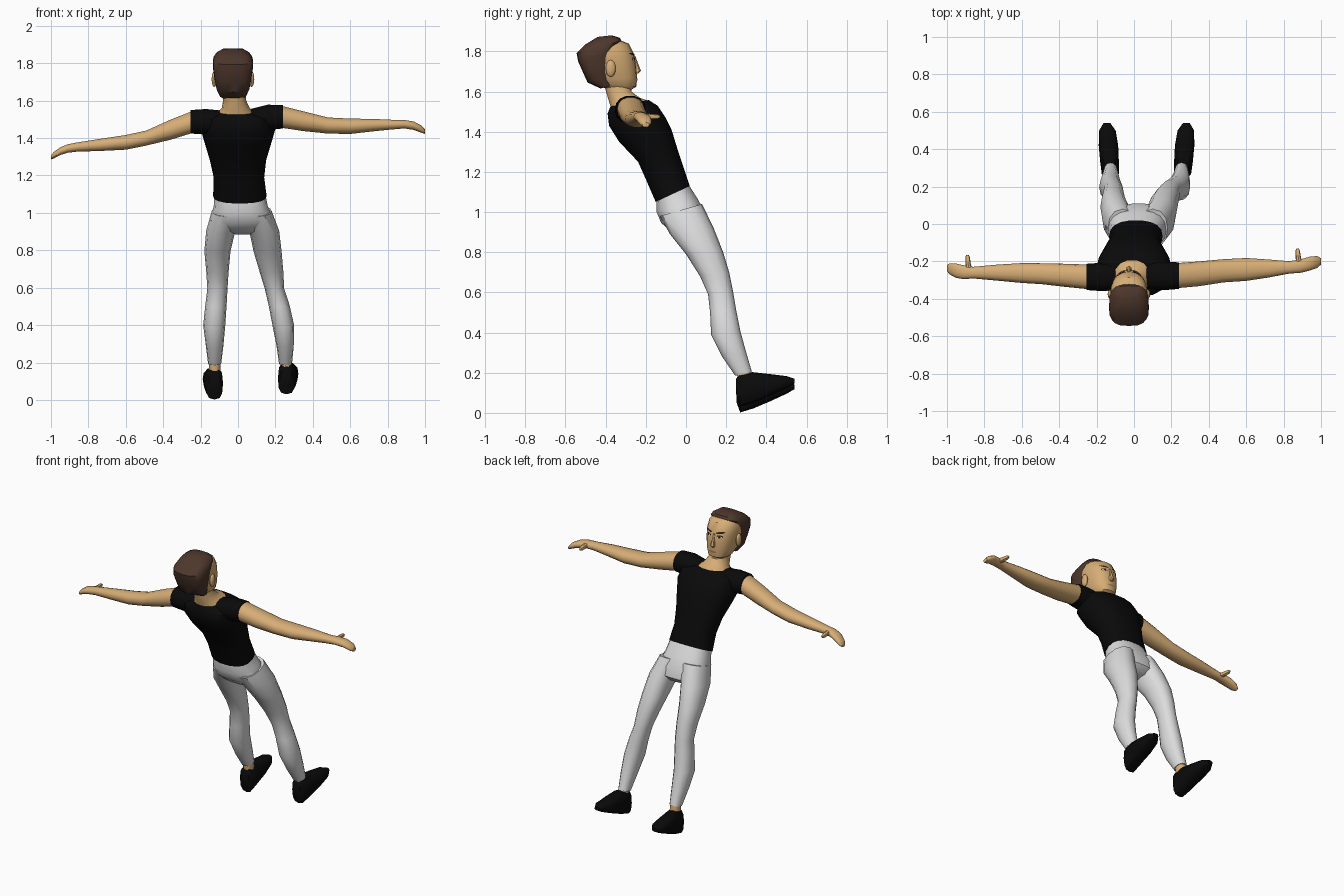
import bpy, bmesh, math
from mathutils import Vector
from mathutils.bvhtree import BVHTree


def material(name, rgb):
    m = bpy.data.materials.new(name)
    m.diffuse_color = (*rgb, 1)
    return m


SKIN = material("skin", (0.68, 0.42, 0.18))
HAIR = material("brown hair", (0.075, 0.038, 0.025))
BLACK = material("black cloth", (0.003, 0.003, 0.003))
GREY = material("light grey cloth", (0.72, 0.72, 0.72))
DARK = material("dark brow", (0.025, 0.012, 0.008))
WHITE = material("eye white", (0.75, 0.7, 0.62))
LIP = material("lip", (0.45, 0.22, 0.11))


def finish(bm, name, mat, angle=40):
    bmesh.ops.recalc_face_normals(bm, faces=bm.faces)
    me = bpy.data.meshes.new(name)
    bm.to_mesh(me)
    bm.free()
    ob = bpy.data.objects.new(name, me)
    bpy.context.collection.objects.link(ob)
    me.materials.append(mat)
    bpy.context.view_layer.objects.active = ob
    ob.select_set(True)
    bpy.ops.object.shade_smooth_by_angle(angle=math.radians(angle))
    ob.select_set(False)
    return ob


def loft(name, mat, rings, sides=14, p=2.2):
    """Skin a row of rounded rings, each given as centre and two half axes."""
    def sp(t):
        return math.copysign(abs(t) ** (2 / p), t)
    bm = bmesh.new()
    rows = []
    for c, u, v in rings:
        angles = [math.tau * i / sides for i in range(sides)]
        rows.append([bm.verts.new(c + u * sp(math.cos(a)) + v * sp(math.sin(a)))
                     for a in angles])
    for a, b in zip(rows, rows[1:]):
        for i in range(sides):
            j = (i + 1) % sides
            bm.faces.new((a[i], a[j], b[j], b[i]))
    bm.faces.new(rows[0])
    bm.faces.new(rows[-1])
    return finish(bm, name, mat)


def tilted(x, w, yb, zb, yf, zf):
    """Ring from a back point, a front point and a half width."""
    b, f = Vector((x, yb, zb)), Vector((x, yf, zf))
    return (b + f) / 2, Vector((w, 0, 0)), (f - b) / 2


def upright(x, y, z, ry, rz):
    """Ring across the x direction."""
    return Vector((x, y, z)), Vector((0, ry, 0)), Vector((0, 0, rz))


def ellipsoid(name, mat, loc, size):
    bm = bmesh.new()
    bmesh.ops.create_uvsphere(bm, u_segments=12, v_segments=8, radius=1)
    for v in bm.verts:
        v.co = Vector(a * b for a, b in zip(v.co, size)) + Vector(loc)
    return finish(bm, name, mat)


# Shirt body
loft("shirt", BLACK, [tilted(*r) for r in (
    (0.01, 0.143, -0.152, 1.05, 0.02, 1.13),
    (0.005, 0.135, -0.20, 1.16, -0.01, 1.22),
    (0, 0.15, -0.24, 1.25, -0.04, 1.31),
    (0, 0.18, -0.335, 1.35, -0.07, 1.41),
    (0, 0.20, -0.385, 1.43, -0.10, 1.47),
    (0, 0.185, -0.392, 1.49, -0.14, 1.53),
    (-0.01, 0.10, -0.378, 1.525, -0.185, 1.558))], 18, 2.4)

# Neck
loft("neck", SKIN, [tilted(*r) for r in (
    (-0.01, 0.098, -0.377, 1.522, -0.19, 1.556),
    (-0.012, 0.075, -0.385, 1.55, -0.23, 1.57),
    (-0.018, 0.062, -0.40, 1.60, -0.27, 1.60),
    (-0.025, 0.062, -0.41, 1.66, -0.28, 1.66))])

# Sleeves, arms and hands
loft("left_sleeve", BLACK, [upright(*r) for r in (
    (-0.06, -0.27, 1.49, 0.08, 0.055), (-0.17, -0.283, 1.487, 0.076, 0.07),
    (-0.255, -0.283, 1.487, 0.07, 0.064))])
loft("right_sleeve", BLACK, [upright(*r) for r in (
    (0.06, -0.27, 1.50, 0.08, 0.055), (0.16, -0.278, 1.51, 0.076, 0.07),
    (0.24, -0.276, 1.514, 0.071, 0.064))])
loft("left_arm", SKIN, [upright(*r) for r in (
    (-0.24, -0.283, 1.487, 0.066, 0.060), (-0.36, -0.275, 1.445, 0.062, 0.055),
    (-0.49, -0.266, 1.40, 0.056, 0.041), (-0.60, -0.262, 1.377, 0.053, 0.040),
    (-0.74, -0.26, 1.363, 0.042, 0.033), (-0.86, -0.26, 1.352, 0.031, 0.025),
    (-0.91, -0.258, 1.344, 0.037, 0.023), (-0.95, -0.25, 1.330, 0.038, 0.021),
    (-0.985, -0.24, 1.308, 0.030, 0.018), (-1.0, -0.236, 1.296, 0.017, 0.010))])
loft("right_arm", SKIN, [upright(*r) for r in (
    (0.23, -0.276, 1.514, 0.067, 0.060), (0.35, -0.266, 1.49, 0.066, 0.054),
    (0.48, -0.25, 1.467, 0.062, 0.044), (0.60, -0.243, 1.463, 0.061, 0.042),
    (0.72, -0.238, 1.469, 0.048, 0.034), (0.83, -0.232, 1.472, 0.033, 0.026),
    (0.89, -0.225, 1.474, 0.036, 0.023), (0.94, -0.212, 1.466, 0.037, 0.023),
    (0.98, -0.203, 1.448, 0.032, 0.020), (1.0, -0.20, 1.434, 0.017, 0.012))])
for name, x, y, z in (("left_thumb", -0.89, -0.165, 1.35),
                      ("right_thumb", 0.875, -0.13, 1.475)):
    loft(name, SKIN, [(Vector((x + dx, y - d, z)), Vector((r, 0, 0)), Vector((0, 0, r)))
                      for dx, d, r in ((0.01, 0.09, 0.018), (0.003, 0.045, 0.014),
                                       (0, 0.012, 0.012), (0, 0, 0.006))], 8)

# Trousers
loft("trouser_seat", GREY, [tilted(*r) for r in (
    (0.01, 0.136, -0.148, 1.06, 0.012, 1.14),
    (0.015, 0.145, -0.148, 1.0, 0.06, 1.065),
    (0.02, 0.172, -0.125, 0.945, 0.10, 0.99),
    (0.024, 0.15, -0.07, 0.90, 0.11, 0.935),
    (0.024, 0.08, -0.01, 0.885, 0.08, 0.90))], 18, 2.4)
LEG = ((-0.13, 0.98, 0.08, 1.04), (-0.08, 0.89, 0.138, 0.92),
       (0.0, 0.79, 0.185, 0.80), (0.07, 0.68, 0.215, 0.70),
       (0.11, 0.59, 0.235, 0.60), (0.12, 0.50, 0.25, 0.51),
       (0.125, 0.39, 0.27, 0.41), (0.18, 0.28, 0.30, 0.30),
       (0.245, 0.185, 0.328, 0.205))
LEFT = ((-0.06, 0.08), (-0.092, 0.078), (-0.11, 0.07), (-0.11, 0.06), (-0.11, 0.054),
        (-0.118, 0.057), (-0.127, 0.059), (-0.125, 0.047), (-0.125, 0.035))
RIGHT = ((0.10, 0.08), (0.14, 0.08), (0.158, 0.075), (0.178, 0.064), (0.195, 0.052),
         (0.22, 0.056), (0.242, 0.058), (0.252, 0.046), (0.254, 0.035))
SHOE = ((0.030, 0.252, 0.05, 0.248, 0.14), (0.046, 0.27, 0.002, 0.265, 0.165),
        (0.050, 0.335, 0.022, 0.33, 0.175), (0.052, 0.42, 0.058, 0.42, 0.165),
        (0.044, 0.50, 0.095, 0.50, 0.155), (0.018, 0.54, 0.118, 0.54, 0.142))
for side, widths, foot_x, toe_dx, dz in (("left", LEFT, -0.125, -0.02, 0),
                                         ("right", RIGHT, 0.258, 0.022, 0.028)):
    loft(side + "_trouser_leg", GREY, [tilted(*w, *r) for w, r in zip(widths, LEG)], 12)
    # Bare ankle
    loft(side + "_ankle", SKIN, [tilted(foot_x, w, *r) for w, r in (
        (0.031, (0.25, 0.21, 0.318, 0.225)), (0.031, (0.258, 0.15, 0.328, 0.17)),
        (0.031, (0.262, 0.10, 0.33, 0.12)))], 10)
    # Shoe, heel to toe
    loft(side + "_shoe", BLACK, [
        tilted(foot_x + toe_dx * (r[1] - 0.25) / 0.29, r[0], r[1], r[2] + dz, r[3], r[4] + dz)
        for r in SHOE], 12, 2.8)

# Head and hair
HX = -0.027
head = loft("head", SKIN, [tilted(HX, *r) for r in (
    (0.045, -0.37, 1.600, -0.275, 1.607), (0.067, -0.41, 1.62, -0.247, 1.625),
    (0.083, -0.46, 1.655, -0.243, 1.67), (0.094, -0.49, 1.70, -0.248, 1.73),
    (0.10, -0.515, 1.745, -0.258, 1.785), (0.098, -0.52, 1.79, -0.285, 1.838),
    (0.085, -0.49, 1.825, -0.33, 1.856), (0.05, -0.45, 1.85, -0.37, 1.866))], 20, 2.4)
loft("hair", HAIR, [tilted(HX, *r) for r in (
    (0.070, -0.425, 1.615, -0.37, 1.63), (0.088, -0.49, 1.645, -0.375, 1.68),
    (0.099, -0.515, 1.70, -0.365, 1.74), (0.107, -0.537, 1.75, -0.355, 1.80),
    (0.106, -0.545, 1.792, -0.322, 1.853), (0.09, -0.505, 1.832, -0.33, 1.868),
    (0.055, -0.44, 1.872, -0.37, 1.88))], 20, 3)

# Nose and ears
loft("nose", SKIN, [tilted(HX, *r) for r in (
    (0.013, -0.28, 1.688, -0.238, 1.690), (0.017, -0.28, 1.700, -0.224, 1.703),
    (0.011, -0.28, 1.735, -0.238, 1.738), (0.008, -0.29, 1.775, -0.252, 1.777))], 8)
for s, side in ((-1, "left"), (1, "right")):
    ellipsoid(side + "_ear", SKIN, (HX + s * 0.1, -0.375, 1.715), (0.014, 0.025, 0.042))

# Face plates laid onto the head surface
head_tree = BVHTree.FromObject(head, bpy.context.evaluated_depsgraph_get())


def plate(name, mat, cx, cz, rx, rz, lift, tilt=0, sides=10):
    bm = bmesh.new()

    def put(x, z):
        hit = head_tree.ray_cast(Vector((x, 0, z)), Vector((0, -1, 0)))[0]
        return bm.verts.new((x, hit.y + lift, z))
    mid = put(cx, cz)
    rim = []
    for i in range(sides):
        a = math.tau * i / sides
        dx = rx * math.cos(a)
        rim.append(put(cx + dx, cz + rz * math.sin(a) + tilt * dx))
    for i in range(sides):
        bm.faces.new((mid, rim[(i + 1) % sides], rim[i]))
    ob = finish(bm, name, mat)
    if ob.data.polygons[0].normal.y < 0:
        ob.data.flip_normals()


for s, side in ((-1, "left"), (1, "right")):
    x = HX + s * 0.04
    plate(side + "_eyebrow", DARK, x, 1.786, 0.027, 0.006, 0.004, s * 0.12)
    plate(side + "_eye_rim", DARK, x, 1.762, 0.019, 0.009, 0.002)
    plate(side + "_eye_white", WHITE, x, 1.760, 0.015, 0.006, 0.0035)
    plate(side + "_iris", DARK, x, 1.761, 0.007, 0.007, 0.005)
plate("mouth", LIP, HX, 1.660, 0.026, 0.006, 0.003)
